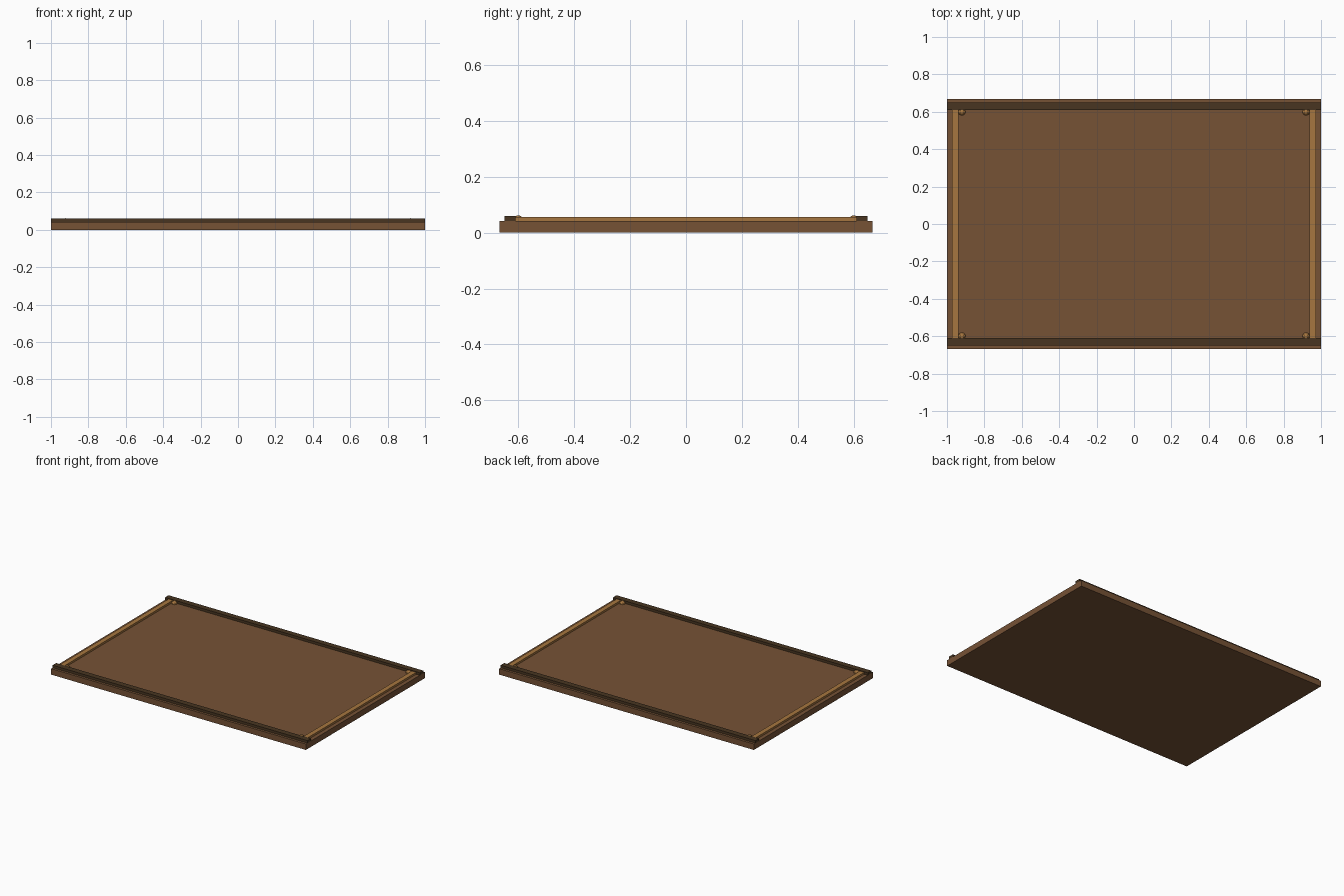
import bpy

cube = bpy.data.objects.get("Cube")
if cube:
    bpy.data.objects.remove(cube, do_unlink=True)


def material(name, rgb):
    mat = bpy.data.materials.new(name)
    mat.use_nodes = True
    color = (*rgb, 1.0)
    mat.diffuse_color = color
    mat.node_tree.nodes["Principled BSDF"].inputs["Base Color"].default_value = color
    return mat


wood = material("brown wood", (0.18, 0.085, 0.036))
dark_wood = material("dark wood", (0.065, 0.036, 0.015))
gold = material("golden trim", (0.38, 0.18, 0.05))


def box(name, low, high, mat):
    center = [(a + b) / 2 for a, b in zip(low, high)]
    bpy.ops.mesh.primitive_cube_add(size=1, location=center)
    obj = bpy.context.object
    obj.name = name
    obj.scale = [b - a for a, b in zip(low, high)]
    bpy.ops.object.transform_apply(location=False, rotation=False, scale=True)
    obj.data.materials.append(mat)
    return obj


def stud(name, x, y):
    bpy.ops.mesh.primitive_uv_sphere_add(
        segments=8, ring_count=6, radius=0.02, location=(x, y, 0.042))
    obj = bpy.context.object
    obj.name = name
    obj.data.materials.append(gold)


TOP = 0.042

# Main board
box("board", (-1, -0.667, 0), (1, 0.667, TOP), wood)

# Dark rails along the long edges
for side, y in (("front", -0.63), ("back", 0.63)):
    box(side + "_rail", (-1, y - 0.02, TOP), (1, y + 0.02, 0.06), dark_wood)

# Golden strips along the short edges
for side, x in (("left", 0.955), ("right", -0.955)):
    box(side + "_strip", (x - 0.017, -0.61, TOP), (x + 0.017, 0.61, 0.056), gold)

# Corner studs
for x_side, x in (("left", 0.92), ("right", -0.92)):
    for y_side, y in (("front", -0.6), ("back", 0.6)):
        stud(f"{y_side}_{x_side}_stud", x, y)
